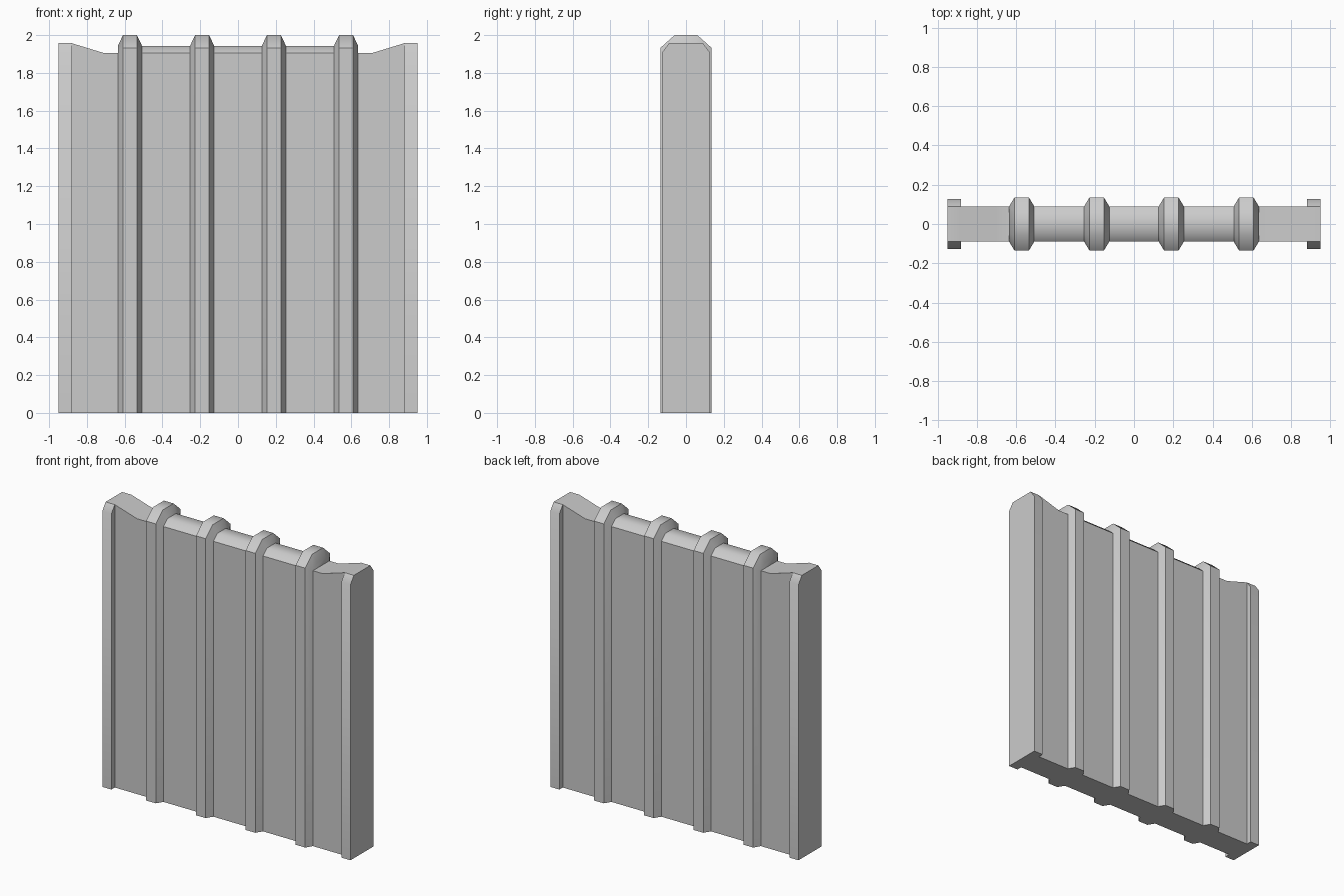
import bpy, bmesh, math

if "Cube" in bpy.data.objects:
    bpy.data.objects.remove(bpy.data.objects["Cube"])

# Cross-sections: half width, shoulder height, half width of top, top height
PANEL = (0.09, 1.905, 0.047, 1.943)
RIB = (0.135, 1.933, 0.06, 2.0)
WING_LOW = (0.09, 1.905, 0.09, 1.905)
WING_HIGH = (0.09, 1.957, 0.09, 1.957)
POST = (0.127, 1.907, 0.09, 1.957)

# Stations for the right half, from the middle outwards
half = []
for c in (0.19, 0.572):
    half += [(c - 0.064, PANEL), (c - 0.037, RIB), (c + 0.037, RIB), (c + 0.064, PANEL)]
half += [(0.636, WING_LOW), (0.71, WING_LOW), (0.88, WING_HIGH), (0.88, POST), (0.95, POST)]
stations = [(-x, s) for x, s in reversed(half)] + half

# Loft the sections along x into one closed wall
bm = bmesh.new()
rings = []
for x, (w, z1, k, z2) in stations:
    pts = [(-w, 0), (w, 0), (w, z1), (k, z2), (-k, z2), (-w, z1)]
    rings.append([bm.verts.new((x, y, z)) for y, z in pts])
for a, b in zip(rings, rings[1:]):
    for i in range(6):
        j = (i + 1) % 6
        bm.faces.new((a[i], a[j], b[j], b[i]))
bm.faces.new(rings[0])
bm.faces.new(rings[-1])

# Collapse the coincident section points, then tidy normals
bmesh.ops.remove_doubles(bm, verts=bm.verts, dist=0.0005)
bmesh.ops.recalc_face_normals(bm, faces=bm.faces)
mesh = bpy.data.meshes.new("ribbed_wall")
bm.to_mesh(mesh)
bm.free()
wall = bpy.data.objects.new("ribbed_wall", mesh)
bpy.context.collection.objects.link(wall)

# Rounded top shading, crisp ribs and posts
bpy.context.view_layer.objects.active = wall
wall.select_set(True)
bpy.ops.object.shade_smooth_by_angle(angle=math.radians(45))
